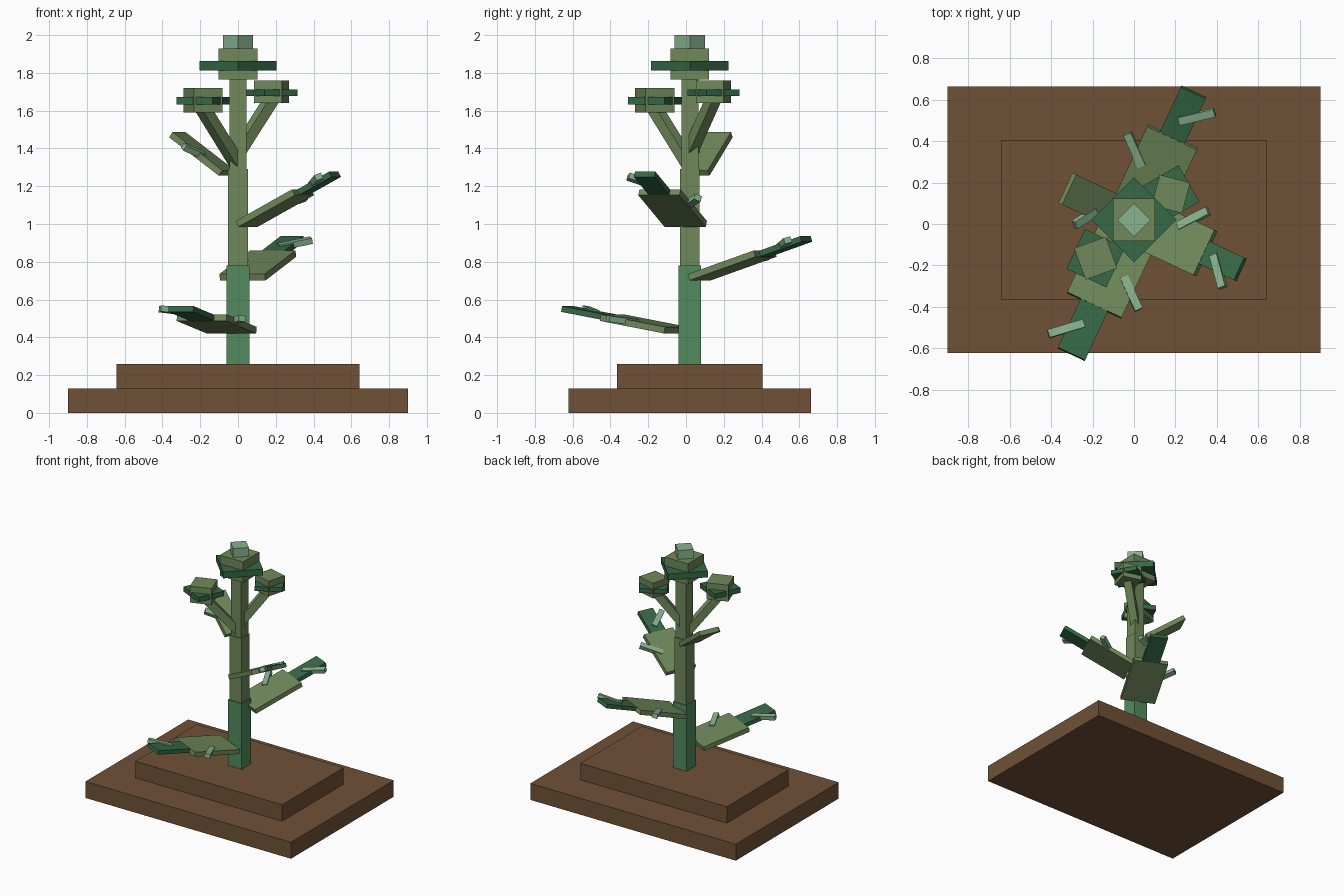
import bpy
from math import radians, cos
from mathutils import Matrix, Vector

if "Cube" in bpy.data.objects:
    bpy.data.objects.remove(bpy.data.objects["Cube"], do_unlink=True)

AXIS_Y = 0.02  # the plant and its base share this centre line


def material(name, r, g, b):
    """Flat material from sRGB bytes, stored as linear values."""
    col = [((c / 255 + 0.055) / 1.055) ** 2.4 for c in (r, g, b)] + [1.0]
    m = bpy.data.materials.new(name)
    m.use_nodes = True
    m.diffuse_color = col
    m.node_tree.nodes["Principled BSDF"].inputs["Base Color"].default_value = col
    return m


SOIL = material("soil brown", 112, 81, 55)
OLIVE = material("olive green", 112, 138, 91)
GREEN = material("stem green", 82, 139, 94)
DARK = material("dark green", 54, 104, 70)
LIGHT = material("pale green", 136, 178, 142)


def box(name, mat, size, matrix):
    bpy.ops.mesh.primitive_cube_add(size=1)
    ob = bpy.context.object
    ob.name = name
    ob.data.transform(Matrix.Diagonal((*size, 1)))
    ob.matrix_world = matrix
    ob.data.materials.append(mat)
    return ob


def upright(name, mat, wx, wy, z0, z1, x=0, y=AXIS_Y, turn=0):
    """Box standing between two heights, turned about z."""
    place = Matrix.Translation((x, y, (z0 + z1) / 2)) @ Matrix.Rotation(radians(turn), 4, 'Z')
    return box(name, mat, (wx, wy, z1 - z0), place)


def strut(name, mat, start, end, width):
    """Square bar between two points."""
    a, b = Vector(start), Vector(end)
    d = b - a
    place = Matrix.Translation((a + b) / 2) @ d.to_track_quat('Z', 'Y').to_matrix().to_4x4()
    return box(name, mat, (width, width, d.length), place)


def leaf(name, turn, pitch, z, r0, r1, width, twigs, r2=None):
    """Sloping blade from r0 to r1, optional dark tip to r2, slanted twigs on top."""
    frame = (Matrix.Translation((0, AXIS_Y, z)) @ Matrix.Rotation(radians(turn), 4, 'Z')
             @ Matrix.Translation((r0, 0, 0)) @ Matrix.Rotation(radians(-pitch), 4, 'Y'))

    def along(r):
        return (r - r0) / cos(radians(pitch))

    end = along(r1)
    box(name + "_blade", OLIVE, (end, width, 0.035), frame @ Matrix.Translation((end / 2, 0, 0)))
    if r2:
        a, b = end - 0.03, along(r2)
        box(name + "_tip", DARK, (b - a, width / 2, 0.031),
            frame @ Matrix.Translation(((a + b) / 2, 0, 0)))
    for i, (r, side, slant, length) in enumerate(twigs):
        place = frame @ Matrix.Translation((along(r), side, 0.008)) @ Matrix.Rotation(radians(slant), 4, 'Z')
        box(f"{name}_twig_{i + 1}", LIGHT, (length, 0.04, 0.032), place)


def flower(name, x, y, z0, z1, p0, p1, half, plate_half, turn):
    """Square bud with a wider dark collar turned by 45 degrees."""
    upright(name + "_bud", OLIVE, 2 * half, 2 * half, z0, z1, x, y, turn)
    upright(name + "_collar", DARK, 2 * plate_half, 2 * plate_half, p0, p1, x, y, turn + 45)


# Stepped base
upright("base_lower", SOIL, 1.8, 1.285, 0, 0.13)
upright("base_upper", SOIL, 1.285, 0.77, 0.13, 0.26)

# Stem in three sections
upright("stem_lower", GREEN, 0.12, 0.12, 0.26, 0.78)
upright("stem_middle", OLIVE, 0.104, 0.104, 0.78, 1.29)
upright("stem_upper", OLIVE, 0.09, 0.09, 1.29, 1.77)

# Top flower with cap
flower("top_flower", 0, AXIS_Y, 1.765, 1.93, 1.812, 1.862, 0.102, 0.145, 0)
upright("top_cap", LIGHT, 0.114, 0.114, 1.93, 2.0, turn=45)

# Side flowers on slanted stalks
flower("left_flower", 0.178, 0.145, 1.64, 1.76, 1.677, 1.712, 0.076, 0.101, -15)
strut("left_stalk", OLIVE, (0, AXIS_Y, 1.38), (0.178, 0.145, 1.66), 0.06)
flower("right_flower", -0.185, -0.165, 1.59, 1.72, 1.632, 1.672, 0.081, 0.106, 20)
strut("right_stalk", OLIVE, (0, AXIS_Y, 1.31), (-0.185, -0.165, 1.61), 0.06)

# Leaves, lowest first
leaf("front_leaf", 245, 10, 0.438, 0.08, 0.455, 0.29,
     [(0.616, -0.075, -48, 0.18), (0.329, 0.138, 49, 0.175)], 0.715)
leaf("back_leaf", 65, 18, 0.718, 0.055, 0.44, 0.265,
     [(0.582, -0.064, -50, 0.18), (0.311, 0.14, 48, 0.175)], 0.68)
leaf("left_leaf", -25, 27, 1.0, 0.05, 0.38, 0.24,
     [(0.477, -0.053, -47, 0.17), (0.26, 0.126, 49, 0.17)], 0.566)
leaf("upper_leaf", 155, 35, 1.27, 0.065, 0.355, 0.16,
     [(0.222, 0.092, 52, 0.13)])
